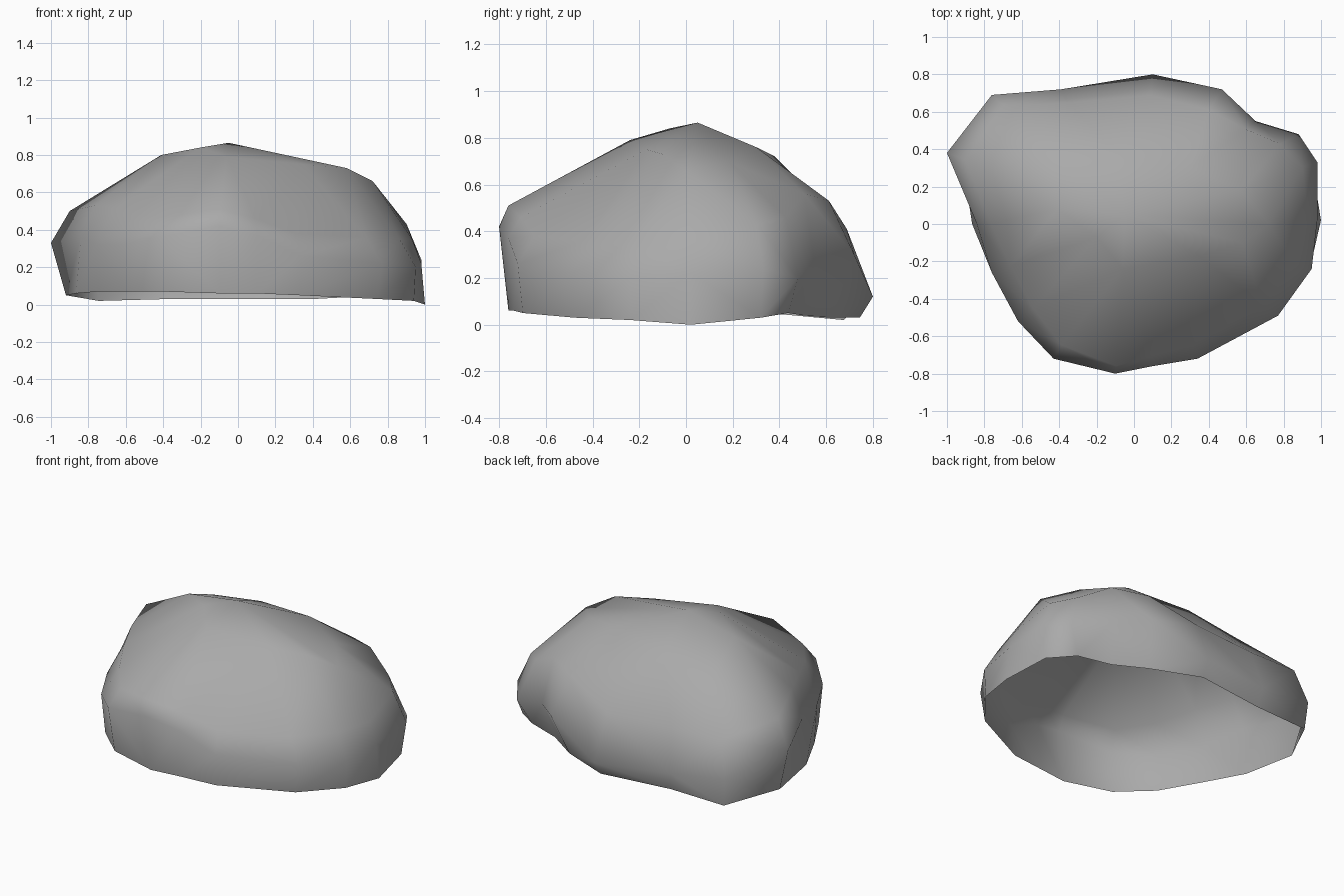
import bpy
import bmesh
import math

# Remove the default cube
default_cube = bpy.data.objects.get("Cube")
if default_cube:
    bpy.data.objects.remove(default_cube, do_unlink=True)

# Stone colour
stone = bpy.data.materials.new("stone_grey")
stone.use_nodes = True
GREY = (0.4, 0.4, 0.4, 1)
stone.diffuse_color = GREY
shader = next(n for n in stone.node_tree.nodes if n.type == "BSDF_PRINCIPLED")
shader.inputs["Base Color"].default_value = GREY

# Upright columns around the rock, all in hundredths:
# belly x, belly y, belly height, rim height, rim scale, shoulder height, shoulder scale
COLUMNS = [
    (98, 2, 22, 0, 102, 35, 95),
    (98, 33, 24, 3, 97, 43, 92),
    (88, 48, 20, 5, 91, 46, 89),
    (65, 55, 26, 4, 91, 56, 92),
    (47, 72, 30, 3, 86, 53, 85),
    (10, 80, 12, 3, 93, 41, 86),
    (-39, 72, 15, 3, 95, 41, 90),
    (-76, 69, 20, 2, 98, 42, 92),
    (-100, 38, 33, 5, 92, 50, 90),
    (-84, 0, 36, 6, 103, 53, 91),
    (-76, -26, 32, 7, 98, 52, 87),
    (-62, -52, 32, 7, 97, 48, 87),
    (-43, -72, 36, 7, 95, 47, 90),
    (-10, -80, 42, 6, 95, 51, 95),
    (10, -76, 37, 6, 97, 46, 93),
    (34, -72, 26, 5, 97, 38, 90),
    (77, -49, 22, 3, 97, 36, 89),
    (95, -24, 20, 2, 99, 35, 91),
]

# Ridge points around the summit, and the ridge point each column climbs to
RIDGE = [(72, 0, 66), (57, 18, 70), (30, 30, 76), (-10, 38, 72), (-45, 38, 67),
         (-41, 8, 80), (-20, -7, 84), (-6, -24, 79), (35, -17, 75), (58, -10, 73)]
CLIMB = "011223445556777899"
SUMMIT = (-5, 5, 86.5)


def add_vertex(mesh, x, y, z, scale=100):
    """Place a point given in hundredths, scaled away from the middle."""
    return mesh.verts.new((x * scale / 10000, y * scale / 10000, z / 100))


def add_face(mesh, corners):
    """Make a face, dropping repeated corners."""
    unique = list(dict.fromkeys(corners))
    if len(unique) > 2:
        mesh.faces.new(unique)


def bridge(mesh, lower, upper):
    """Join two closed rings that have the same number of points."""
    count = len(lower)
    for i in range(count):
        j = (i + 1) % count
        add_face(mesh, (lower[i], lower[j], upper[j], upper[i]))


# Hollow rock shell, open underneath
bm = bmesh.new()
rim, belly, shoulder = [], [], []
for x, y, belly_z, rim_z, rim_scale, shoulder_z, shoulder_scale in COLUMNS:
    rim.append(add_vertex(bm, x, y, rim_z, rim_scale))
    belly.append(add_vertex(bm, x, y, belly_z))
    shoulder.append(add_vertex(bm, x, y, shoulder_z, shoulder_scale))

ridge = [add_vertex(bm, *point) for point in RIDGE]
climb = [ridge[int(c)] for c in CLIMB]
summit = add_vertex(bm, *SUMMIT)

bridge(bm, rim, belly)
bridge(bm, belly, shoulder)
bridge(bm, shoulder, climb)
bridge(bm, climb, [summit] * len(climb))
bmesh.ops.triangulate(bm, faces=bm.faces[:], quad_method="SHORT_EDGE")

mesh = bpy.data.meshes.new("rock_shell")
bm.to_mesh(mesh)
bm.free()
mesh.materials.append(stone)

rock = bpy.data.objects.new("rock_shell", mesh)
bpy.context.collection.objects.link(rock)

# Soft shading over the weathered facets
bpy.ops.object.select_all(action="DESELECT")
rock.select_set(True)
bpy.context.view_layer.objects.active = rock
bpy.ops.object.shade_smooth_by_angle(angle=math.radians(75))
